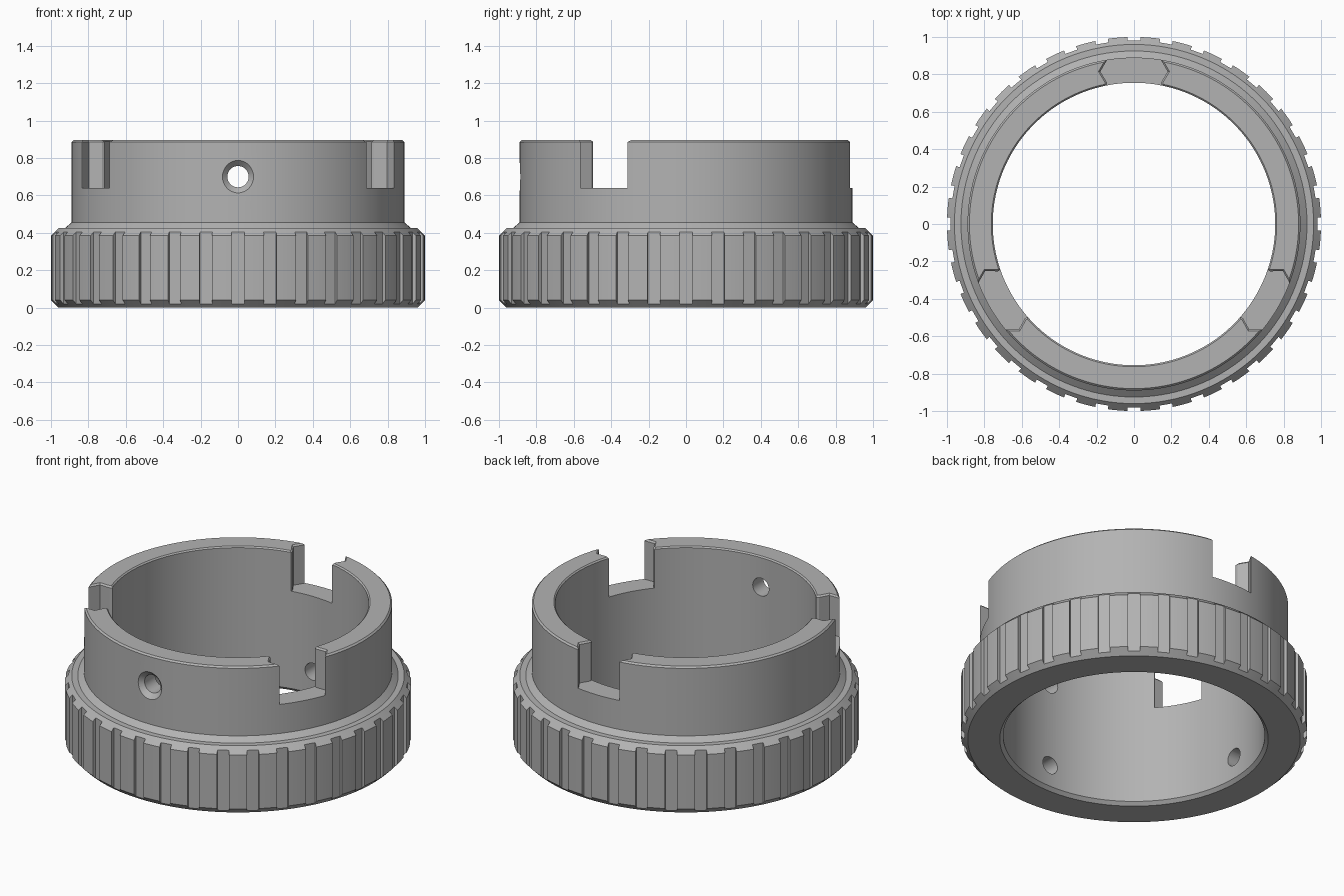
import bpy
import bmesh
import math
from mathutils import Matrix, Vector

if "Cube" in bpy.data.objects:
    bpy.data.objects.remove(bpy.data.objects["Cube"], do_unlink=True)

SEGMENTS = 216
GROOVES = 36
INNER, COLLAR, RIM, HEIGHT = 0.755, 0.89, 1.0, 0.895
NOTCH_FLOOR = 0.64


def circle(radius, z, n):
    return [Vector((radius * math.cos(math.tau * i / n),
                    radius * math.sin(math.tau * i / n), z)) for i in range(n)]


def loft(bm, rings, matrix=Matrix(), closed=False):
    """Skin a stack of rings; cap the ends unless the stack loops back."""
    loops = [[bm.verts.new(matrix @ p) for p in ring] for ring in rings]
    n = len(loops[0])
    pairs = list(zip(loops, loops[1:]))
    if closed:
        pairs.append((loops[-1], loops[0]))
    else:
        bm.faces.new(loops[0])
        bm.faces.new(loops[-1])
    for a, b in pairs:
        for i in range(n):
            j = (i + 1) % n
            bm.faces.new((a[i], a[j], b[j], b[i]))


def to_object(bm, name):
    bmesh.ops.recalc_face_normals(bm, faces=bm.faces)
    mesh = bpy.data.meshes.new(name)
    bm.to_mesh(mesh)
    bm.free()
    obj = bpy.data.objects.new(name, mesh)
    bpy.context.collection.objects.link(obj)
    return obj


def spin(degrees):
    return Matrix.Rotation(math.radians(degrees), 4, 'Z')


def radial_hole(bm, degrees, z, profile):
    """Round cutter pointing outwards; profile holds (radius, distance)."""
    matrix = spin(degrees) @ Matrix.Translation((0, 0, z)) @ Matrix.Rotation(math.pi / 2, 4, 'Y')
    loft(bm, [circle(r, d, 32) for r, d in profile], matrix)


# Turned body: chamfered grip rim below, plain collar above
profile = [
    (INNER + 0.02, 0), (0.96, 0), (RIM, 0.04), (RIM, 0.385), (0.96, 0.425),
    (0.925, 0.425), (COLLAR, 0.455), (COLLAR, HEIGHT - 0.01), (COLLAR - 0.01, HEIGHT),
    (INNER + 0.008, HEIGHT), (INNER, HEIGHT - 0.008), (INNER, 0.02),
]
bm = bmesh.new()
loft(bm, [circle(r, z, SEGMENTS) for r, z in profile], closed=True)
ring = to_object(bm, "grip_ring")

cut = bmesh.new()

# Grip grooves around the rim
for k in range(GROOVES):
    outline = [(0.98, -0.034), (1.1, -0.034), (1.1, 0.034), (0.98, 0.034)]
    loft(cut, [[Vector((x, y, z)) for x, y in outline] for z in (-0.1, 0.5)],
         spin(k * 360 / GROOVES))

# Three notches with V-shaped ends and a slightly bevelled mouth
half = [(0.60, 0.145), (0.757, 0.145), (0.815, 0.18), (0.875, 0.145), (1.0, 0.145)]
for angle in (90, 210, 330):
    rings = []
    for z, grow in ((NOTCH_FLOOR, 0), (HEIGHT - 0.01, 0), (HEIGHT + 0.01, 0.02)):
        left = [Vector((x, y + grow, z)) for x, y in half]
        right = [Vector((x, -y - grow, z)) for x, y in reversed(half)]
        rings.append(left + right)
    loft(cut, rings, spin(angle))

# Countersunk through hole at the front, blind holes inside the rim
radial_hole(cut, -90, 0.70, [(0.057, 0.6), (0.057, 0.86), (0.117, 0.92)])
for angle in (0, 90, 180, 270):
    radial_hole(cut, angle, 0.16, [(0.055, 0.6), (0.055, 0.89)])

cutter = to_object(cut, "cutter")
cutter.hide_render = True

boolean = ring.modifiers.new("cuts", 'BOOLEAN')
boolean.operation = 'DIFFERENCE'
boolean.solver = 'EXACT'
boolean.object = cutter
for obj in bpy.context.selected_objects:
    obj.select_set(False)
bpy.context.view_layer.objects.active = ring
ring.select_set(True)
bpy.ops.object.modifier_apply(modifier=boolean.name)
bpy.data.objects.remove(cutter, do_unlink=True)

# Plain grey finish
grey = bpy.data.materials.new("grey")
grey.use_nodes = True
colour = (0.45, 0.45, 0.45, 1)
grey.diffuse_color = colour
grey.node_tree.nodes["Principled BSDF"].inputs["Base Color"].default_value = colour
ring.data.materials.clear()
ring.data.materials.append(grey)
bpy.ops.object.shade_smooth_by_angle(angle=math.radians(25))
